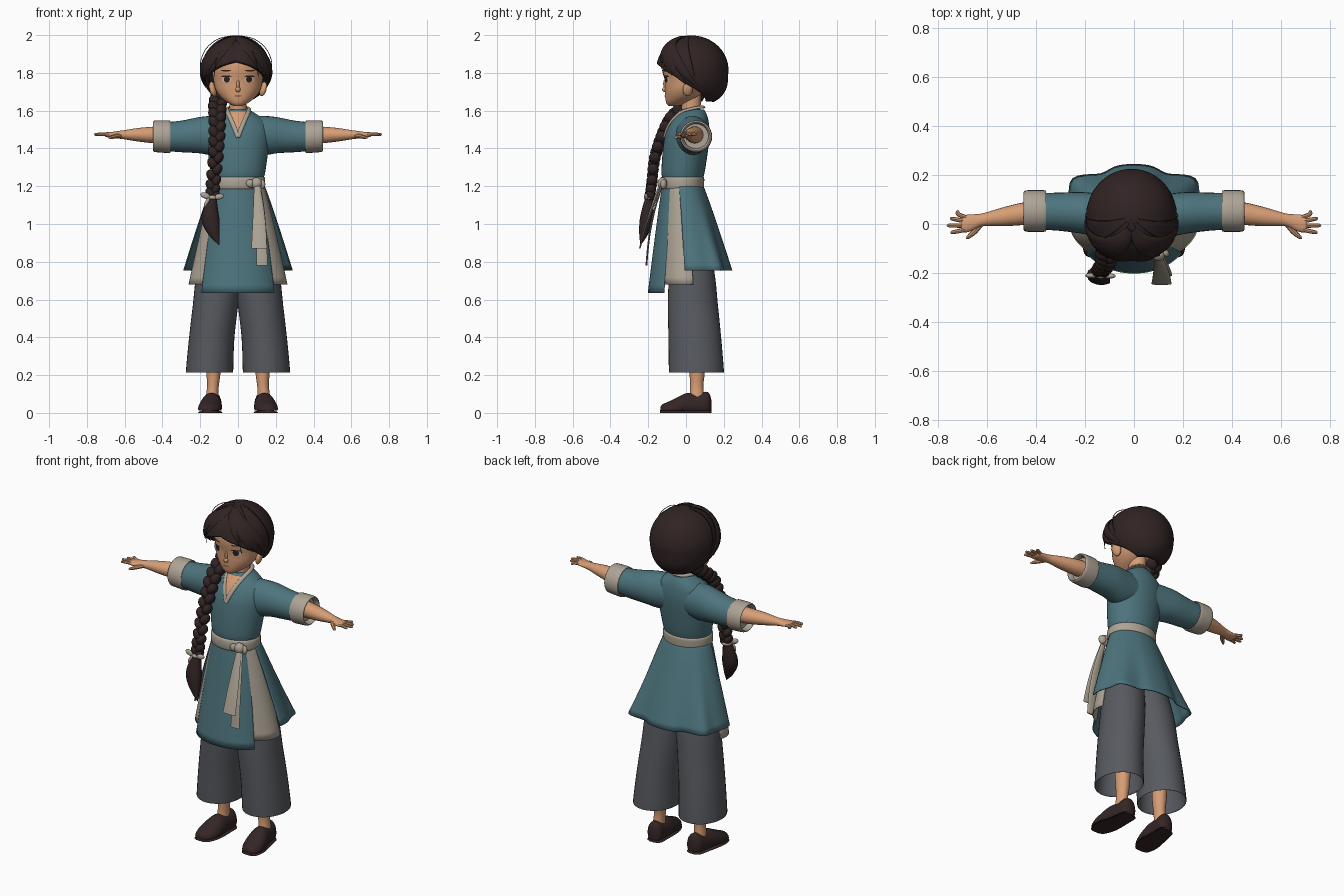
import bpy, bmesh, math
from mathutils import Vector, Matrix, Euler

if "Cube" in bpy.data.objects:
    bpy.data.objects.remove(bpy.data.objects["Cube"])


def material(name, rgb):
    m = bpy.data.materials.new(name)
    m.diffuse_color = (*rgb, 1)
    m.use_nodes = True
    m.node_tree.nodes["Principled BSDF"].inputs["Base Color"].default_value = m.diffuse_color
    return m


TEAL = material("teal_cloth", (0.075, 0.175, 0.205))
CREAM = material("cream_cloth", (0.42, 0.37, 0.30))
SKIN = material("skin", (0.68, 0.34, 0.18))
HAIR = material("dark_hair", (0.030, 0.017, 0.017))
GREY = material("grey_cloth", (0.095, 0.102, 0.115))
SHOE = material("shoe_brown", (0.035, 0.019, 0.019))
LIP = material("lip", (0.42, 0.13, 0.09))
WHITE = material("eye_white", (0.65, 0.58, 0.52))


def finish(bm, name, mat, thick=0, fix=True):
    if fix:
        bmesh.ops.recalc_face_normals(bm, faces=bm.faces)
    me = bpy.data.meshes.new(name)
    bm.to_mesh(me)
    bm.free()
    me.materials.append(mat)
    ob = bpy.data.objects.new(name, me)
    bpy.context.collection.objects.link(ob)
    if thick:
        mod = ob.modifiers.new("thickness", "SOLIDIFY")
        mod.thickness, mod.offset = thick, -1
    return ob


def grid(name, rows, mat, wrap=False, caps=(False, False), thick=0, fix=True):
    """Skin a list of equally long point rows."""
    bm = bmesh.new()
    vs = [[bm.verts.new(p) for p in r] for r in rows]
    n = len(rows[0])
    for a, b in zip(vs, vs[1:]):
        for j in range(n if wrap else n - 1):
            k = (j + 1) % n
            bm.faces.new((a[j], a[k], b[k], b[j]))
    for row, cap in zip((vs[0], vs[-1]), caps):
        if cap:
            bm.faces.new(row)
    return finish(bm, name, mat, thick, fix)


def spline(rows, n):
    """Catmull-Rom resampling of tuples."""
    out = []
    for i in range(len(rows) - 1):
        p = [rows[max(0, min(len(rows) - 1, i + d))] for d in (-1, 0, 1, 2)]
        for s in range(n):
            t = s / n
            out.append(tuple(0.5 * (2 * b + (c - a) * t + (2 * a - 5 * b + 4 * c - d) * t * t
                                    + (3 * b - a - 3 * c + d) * t ** 3) for a, b, c, d in zip(*p)))
    return out + [rows[-1]]


def loft(name, secs, mat, axis="z", side=1, n=28, steps=3, floor=None):
    """Elliptical sections: (position, centre, half width, low, high)."""
    rows = []
    for a, c, r, lo, hi in spline(secs, steps):
        ring = []
        for j in range(n):
            w = math.tau * j / n
            b, d = c + r * math.cos(w), (lo + hi) / 2 + (hi - lo) / 2 * math.sin(w)
            p = {"z": (b, d, a), "x": (a, b, d), "y": (b, a, d)}[axis]
            z = p[2] if floor is None else max(floor, p[2])
            ring.append((p[0] * side, p[1], z))
        rows.append(ring)
    return grid(name, rows, mat, True, (True, True))


def tube(name, pts, mat, normal=lambda p: Vector((0, -1, 0)), side=1, n=10, steps=4):
    """Swept ellipse: (x, y, z, half width, half thickness)."""
    path = spline(pts, steps)
    ps = [Vector((q[0] * side, q[1], q[2])) for q in path]
    rows = []
    for i, p in enumerate(ps):
        t = (ps[min(i + 1, len(ps) - 1)] - ps[max(i - 1, 0)]).normalized()
        u = t.cross(normal(p)).normalized()
        v = u.cross(t)
        rows.append([p + u * path[i][3] * math.cos(math.tau * j / n)
                     + v * path[i][4] * math.sin(math.tau * j / n) for j in range(n)])
    return grid(name, rows, mat, True, (True, True))


def blobs(name, items, mat, seg=16):
    """Ellipsoids: (location, radii, rotation)."""
    bm = bmesh.new()
    for loc, rad, rot in items:
        bmesh.ops.create_uvsphere(bm, u_segments=seg, v_segments=seg // 2 + 2, radius=1,
                                  matrix=Matrix.LocRotScale(Vector(loc), Euler(rot), Vector(rad)))
    return finish(bm, name, mat)


def front_y(prof, x, z):
    rows = spline(prof, 3)
    for a, b in zip(rows, rows[1:]):
        if a[0] <= z <= b[0]:
            k = (z - a[0]) / (b[0] - a[0])
            _, c, r, lo, hi = (p + (q - p) * k for p, q in zip(a, b))
            return (lo + hi) / 2 - (hi - lo) / 2 * math.sqrt(max(0, 1 - ((x - c) / r) ** 2))
    return 0


def patch(name, prof, spans, off, mat):
    """Thin plate on a front surface; spans are (z, x0, x1) going up."""
    rows = [[(x, front_y(prof, x, z) - off, z) for x in [x0 + (x1 - x0) * j / 8 for j in range(9)]]
            for z, x0, x1 in spans]
    return grid(name, rows, mat, fix=False)


def oval(name, cx, cz, w, h, off, mat):
    ang = [math.pi * (i / 10 - 0.5) for i in range(11)]
    patch(name, HEAD, [(cz + h * math.sin(a), cx - w * math.cos(a), cx + w * math.cos(a)) for a in ang], off, mat)


# Head, face and neck
HEAD = [(1.625, 0, .022, -.092, -.04), (1.64, 0, .052, -.104, 0), (1.67, 0, .09, -.11, .06),
        (1.71, 0, .118, -.112, .1), (1.76, 0, .13, -.113, .13), (1.82, 0, .138, -.122, .15),
        (1.88, 0, .13, -.11, .15), (1.94, 0, .08, -.05, .11)]
loft("head", HEAD, SKIN, n=36)
loft("neck", [(1.55, 0, .055, -.03, .085), (1.6, 0, .046, -.022, .078), (1.69, 0, .047, -.03, .08)], SKIN)
blobs("nose", [((0, -.112, 1.712), (.013, .014, .014), (0, 0, 0)),
               ((0, -.108, 1.735), (.009, .012, .03), (.15, 0, 0))], SKIN)
blobs("ears", [((s * .133, .01, 1.715), (.017, .028, .04), (0, s * .25, s * .3)) for s in (-1, 1)], SKIN)
for s in (-1, 1):
    oval("eye_white", s * .06, 1.765, .025, .017, .003, WHITE)
    oval("iris", s * .059, 1.766, .016, .017, .005, HAIR)
    oval("upper_lash", s * .062, 1.782, .027, .0045, .006, HAIR)
    oval("eyebrow", s * .063, 1.812, .028, .004, .003, HAIR)
oval("mouth", 0, 1.678, .023, .005, .003, LIP)


# Hair cap with a parted hairline
def cap(phi, th, s=1.0):
    z = 1.815 + .183 * s * math.cos(th)
    return Vector((-.01 + .185 * s * math.sin(th) * math.sin(phi),
                   .03 - .195 * s * math.sin(th) * math.cos(phi) + max(0, 1.78 - z) * .3, z))


LIMITS = [(0, 1.865), (30, 1.835), (60, 1.785), (80, 1.735), (95, 1.70), (115, 1.65), (181, 1.645)]


def limit(phi):
    d = abs(math.degrees(phi))
    for (a, za), (b, zb) in zip(LIMITS, LIMITS[1:]):
        if a <= d <= b:
            return math.acos((za + (zb - za) * (d - a) / (b - a) - 1.815) / .183)


rows = []
for i in range(25):
    ring = []
    for j in range(72):
        phi = math.pi * (2 * j / 72 - 1)
        th = .01 + (limit(phi) - .01) * i / 24
        groove = .05 * math.exp(-(phi / .16) ** 2) * min(1, th * 1.5)
        ring.append(cap(phi, th, 1 - groove + .006 * math.cos(phi * 14) * math.sin(th) * (abs(phi) < 1.8)))
    rows.append(ring)
grid("hair_cap", rows, HAIR, True, (True, False), .025)

# Swept fringe locks and loose wisps
for s in (-1, 1):
    for k, (end, th1, w) in enumerate([(38, 1.5, .026), (58, 1.72, .032), (76, 1.98, .034), (98, 2.1, .034)]):
        pts = []
        for i in range(6):
            t = i / 5
            p = cap(s * math.radians(6 + (end - 6) * t ** .8), .3 + (th1 - .3) * t, 1.0 + .02 * t)
            r = w * max(.06, math.sin(math.pi * (.18 + .8 * t)))
            pts.append((*p, r, r * .35))
        tube("fringe_lock", pts, HAIR, lambda p: p - Vector((-.01, .03, 1.815)))
    for a, lift in ((20, .05), (45, .04), (75, .06)):
        pts = [(*cap(s * math.radians(a + 20 * t), .15 + 1.6 * t, 1 + lift * math.sin(math.pi * t)), .002, .002)
               for t in (0, .25, .5, .75, 1)]
        tube("hair_wisp", pts, HAIR, lambda p: p - Vector((-.01, .03, 1.815)), n=5)

# Braid over the shoulder, with tie and tuft
path = spline([(-.09, .06, 1.68), (-.108, 0, 1.63), (-.11, -.08, 1.56), (-.112, -.13, 1.46),
               (-.118, -.165, 1.35), (-.13, -.18, 1.23), (-.135, -.19, 1.15)], 4)
lobes = []
for i, p in enumerate(path):
    s, f = (-1) ** i, 1 - .28 * i / len(path)
    lobes.append(((p[0] + s * .018 * f, p[1], p[2]), (.031 * f, .038 * f, .042 * f), (0, s * .55, 0)))
blobs("braid", lobes, HAIR)
tube("braid_tuft", [(-.135, -.19, 1.15, .02, .02), (-.143, -.2, 1.09, .036, .03), (-.145, -.21, 1.02, .047, .036),
                    (-.125, -.225, .95, .03, .024), (-.1, -.24, .89, .002, .002)], HAIR, n=14)
blobs("braid_tie", [((-.135, -.192, 1.14), (.032, .032, .016), (0, 0, 0)),
                    ((-.172, -.21, 1.15), (.028, .011, .016), (0, .35, 0)),
                    ((-.1, -.212, 1.145), (.026, .011, .015), (0, -.2, 0)),
                    ((-.165, -.215, 1.115), (.01, .006, .028), (0, .5, 0))], CREAM)

# Tunic body
BODY = [(1.19, 0, .13, -.122, .085), (1.24, 0, .136, -.125, .09), (1.28, 0, .145, -.13, .1),
        (1.4, 0, .162, -.122, .118), (1.48, 0, .168, -.108, .125), (1.54, 0, .15, -.08, .12),
        (1.58, 0, .1, -.053, .11), (1.607, 0, .056, -.03, .095)]
loft("tunic_body", BODY, TEAL, n=40)

# Open neck and collar trim
patch("neck_opening", BODY, [(1.465 + .13 * i / 8, -.052 * i / 8 - .001, .052 * i / 8 + .001) for i in range(9)],
      .003, SKIN)
half = [(.055 * k, front_y(BODY, .055 * k, z) - .003, z) for k, z in ((0, 1.46), (.33, 1.505), (.66, 1.55), (1, 1.592))]
half += [(.058, .035, 1.612), (.04, .08, 1.618)]
loop = half + [(0, .092, 1.62)] + [(-x, y, z) for x, y, z in reversed(half)]
tube("collar_trim", [(*p, .011, .006) for p in loop], CREAM, lambda p: p - Vector((0, .035, 1.5)))

# Sleeves, cuffs, arms and hands
for s in (-1, 1):
    loft("sleeve", [(.06, .03, .085, 1.37, 1.57), (.14, .035, .088, 1.365, 1.572), (.21, .045, .085, 1.375, 1.565),
                    (.3, .05, .078, 1.38, 1.547), (.39, .052, .074, 1.387, 1.538)], TEAL, "x", s)
    loft("cuff", [(.37, .053, .07, 1.392, 1.535), (.358, .053, .08, 1.38, 1.543), (.37, .053, .085, 1.376, 1.548),
                  (.43, .053, .085, 1.38, 1.548), (.447, .053, .081, 1.384, 1.545), (.447, .053, .073, 1.392, 1.537),
                  (.42, .053, .066, 1.4, 1.53)], CREAM, "x", s)
    loft("forearm", [(.36, .05, .047, 1.425, 1.52), (.45, .042, .046, 1.428, 1.515), (.53, .03, .039, 1.437, 1.508),
                     (.6, .02, .028, 1.448, 1.497), (.63, .014, .027, 1.452, 1.493), (.665, .005, .034, 1.456, 1.488),
                     (.695, .0, .035, 1.46, 1.486), (.705, 0, .02, 1.465, 1.482)], SKIN, "x", s, 20)
    for y0, y1, x1 in ((.028, .05, .725), (.011, .022, .75), (-.007, -.006, .762), (-.024, -.034, .748)):
        tube("finger", [(.675, y0 * .85, 1.473, .009, .009), (.715, (y0 + y1) / 2, 1.476, .009, .009),
                        (x1 - .006, y1, 1.474, .007, .007), (x1, y1, 1.473, .002, .002)], SKIN,
             lambda p: Vector((0, 0, 1)), s, 8)
    tube("thumb", [(.625, 0, 1.468, .012, .012), (.65, -.03, 1.464, .012, .011), (.675, -.053, 1.457, .008, .008),
                   (.684, -.06, 1.455, .002, .002)], SKIN, lambda p: Vector((0, 0, 1)), s, 8)


# Skirt panels; angles are measured from the front
def panel(name, a0, a1, base, zb, mat, fold=lambda d: 0):
    rx, cy, ry = base
    rows = []
    for i in range(15):
        t = i / 14
        k, ring = t ** .92, []
        for j in range(49):
            d = a0 + (a1 - a0) * j / 48
            a, f = math.radians(d), 1 + fold(d) * t
            top = Vector((.134 * math.sin(a), -.02 - .104 * math.cos(a), 1.22))
            bot = Vector((rx * f * math.sin(a), cy - ry * f * math.cos(a), zb))
            p = top.lerp(bot, k)
            p.z = 1.22 + (zb - 1.22) * t
            ring.append(p)
        rows.append(ring)
    grid(name, rows, mat, thick=.006)


panel("skirt_front", -61, 61, (.222, -.04, .162), .635, TEAL)
panel("underskirt_right", 40, 104, (.262, 0, .16), .68, CREAM)
panel("underskirt_left", -104, -40, (.262, 0, .16), .68, CREAM)
panel("skirt_back", 80, 280, (.29, .03, .215), .755, TEAL,
      lambda d: .13 * math.exp(-((abs(d - 180) - 50) / 11) ** 2) - .06 * math.exp(-((abs(d - 180) - 28) / 9) ** 2))

# Sash, knot and hanging tails
loft("sash", [(1.183, 0, .13, -.122, .08), (1.188, 0, .141, -.133, .093), (1.215, 0, .144, -.137, .096),
              (1.245, 0, .142, -.134, .096), (1.25, 0, .13, -.122, .086)], CREAM, n=40)
blobs("sash_knot", [((.098, -.125, 1.215), (.03, .026, .032), (0, 0, 0)),
                    ((.066, -.132, 1.215), (.024, .014, .022), (0, 0, .3)),
                    ((.124, -.118, 1.21), (.022, .016, .026), (0, 0, -.5))], CREAM)
tube("sash_tail_long", [(.105, -.125, 1.21, .014, .006), (.118, -.165, 1.08, .022, .005), (.125, -.195, .93, .027, .005),
                        (.127, -.21, .78, .029, .005)], CREAM)
tube("sash_tail_wide", [(.1, -.135, 1.21, .015, .008), (.108, -.175, 1.1, .027, .008), (.112, -.215, .98, .036, .006),
                        (.112, -.245, .87, .041, .004)], CREAM)

# Wide trousers, lower legs and slippers
for s in (-1, 1):
    loft("trouser_leg", [(.36, .143, .107, -.075, .17), (.24, .15, .118, -.082, .19), (.218, .15, .123, -.088, .197),
                         (.232, .15, .125, -.091, .2), (.4, .139, .12, -.093, .186), (.58, .118, .12, -.096, .168),
                         (.75, .1, .118, -.09, .15), (1.0, .07, .09, -.08, .1)], GREY, "z", s, 36)
    loft("lower_leg", [(.04, .138, .034, .01, .1), (.1, .136, .032, .02, .095), (.15, .132, .031, .022, .092),
                       (.22, .13, .038, .018, .1), (.4, .13, .045, .01, .11)], SKIN, "z", s, 20)
    loft("slipper", [(-.136, .158, .015, .005, .028), (-.125, .156, .04, -.015, .045), (-.085, .152, .059, -.025, .063),
                     (-.035, .146, .061, -.03, .088), (.005, .141, .055, -.03, .105), (.06, .136, .049, -.03, .104),
                     (.105, .132, .046, -.03, .112), (.125, .13, .034, -.015, .1), (.134, .13, .012, .01, .07)],
         SHOE, "y", s, 24, 3, 0.012)
    loft("slipper_sole", [(-.137, .158, .02, -.02, .016), (-.12, .156, .047, -.02, .016), (-.05, .148, .064, -.02, .016),
                          (.06, .136, .053, -.02, .016), (.115, .131, .045, -.02, .016), (.135, .13, .015, -.02, .016)],
         SHOE, "y", s, 24, 3, 0)

bpy.ops.object.select_all(action="SELECT")
bpy.context.view_layer.objects.active = bpy.context.scene.objects[0]
bpy.ops.object.shade_smooth_by_angle(angle=math.radians(40))
